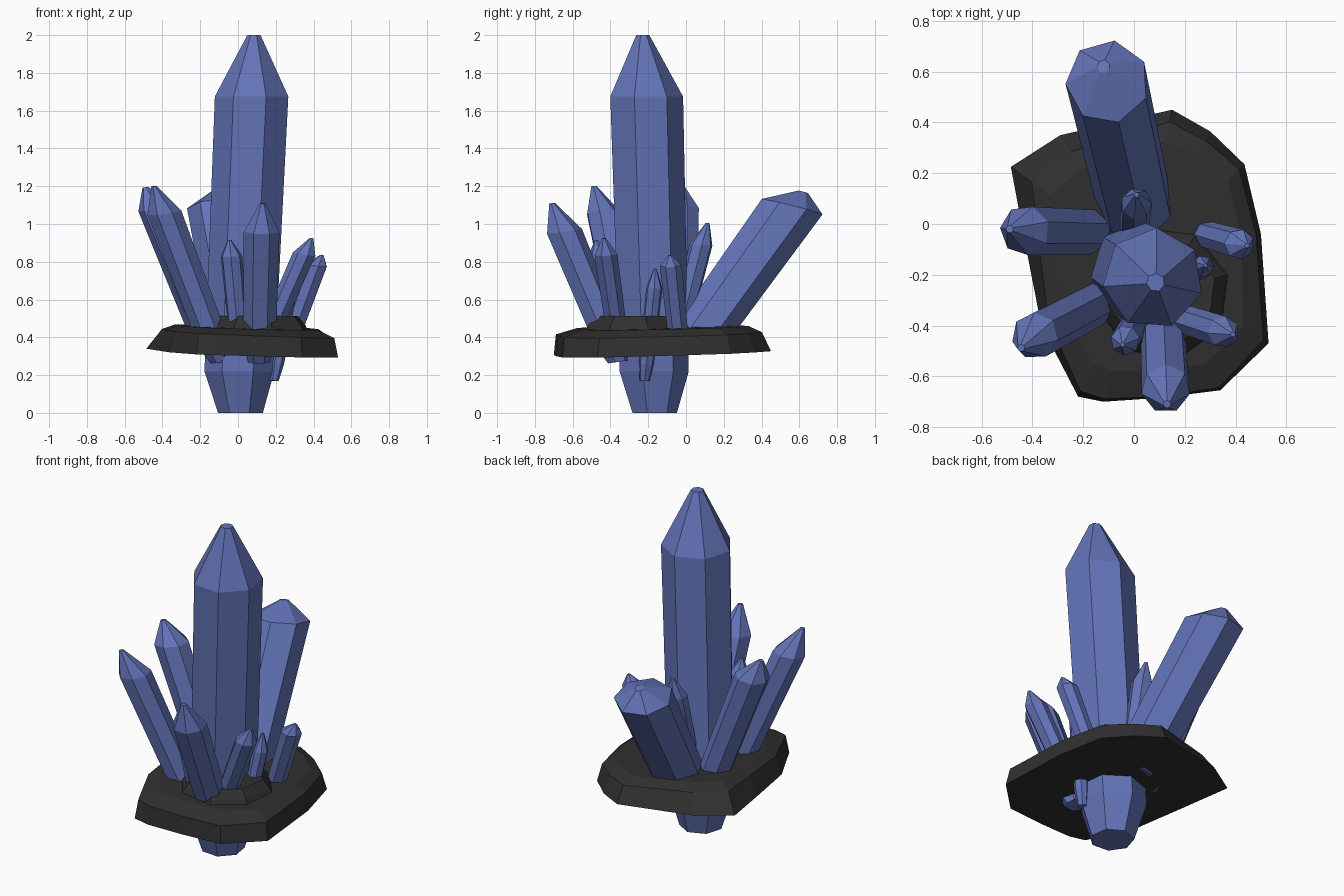
import bpy, bmesh, math
from mathutils import Vector

if "Cube" in bpy.data.objects:
    bpy.data.objects.remove(bpy.data.objects["Cube"])


def material(name, rgb):
    m = bpy.data.materials.new(name)
    m.diffuse_color = (*rgb, 1.0)
    m.use_nodes = True
    m.node_tree.nodes["Principled BSDF"].inputs["Base Color"].default_value = m.diffuse_color
    return m


BLUE = material("crystal blue", (0.125, 0.175, 0.48))
BLACK = material("dark rock", (0.029, 0.029, 0.029))


def loft(name, rings, mat):
    """Closed solid through rings that share one vertex count."""
    bm = bmesh.new()
    vs = [[bm.verts.new(p) for p in ring] for ring in rings]
    n = len(vs[0])
    for a, b in zip(vs, vs[1:]):
        for i in range(n):
            j = (i + 1) % n
            bm.faces.new((a[i], a[j], b[j], b[i]))
    bm.faces.new(vs[0][::-1])
    bm.faces.new(vs[-1])
    bmesh.ops.recalc_face_normals(bm, faces=bm.faces[:])
    me = bpy.data.meshes.new(name)
    bm.to_mesh(me)
    bm.free()
    me.materials.append(mat)
    ob = bpy.data.objects.new(name, me)
    bpy.context.collection.objects.link(ob)
    return ob


def ring(c, r, phase, slope=(0, 0), sides=7):
    """Ring tilted partly toward the crystal's lean."""
    pts = []
    for i in range(sides):
        a = math.radians(phase) + math.tau * i / sides
        dx, dy = r * math.cos(a), r * math.sin(a)
        dz = -0.35 * (dx * slope[0] + dy * slope[1])
        pts.append((c[0] + dx, c[1] + dy, c[2] + dz))
    return pts


def crystal(name, base, shoulder, tip, r, foot_z, phase):
    b, s, t = Vector(base), Vector(shoulder), Vector(tip)
    d = (s - b) / (s.z - b.z)
    slope = (d.x, d.y)
    foot = b + d * (foot_z - b.z)
    knee = b + d * (foot_z + 0.09 - b.z)
    loft(name, [ring(foot, r * 0.6, phase, slope),
                ring(knee, r * 0.92, phase, slope),
                ring(s, r, phase, slope),
                ring(t, r * 0.16, phase, slope)], BLUE)


# Tall central crystal
loft("main_crystal", [ring((0.015, -0.17, 0.0), 0.122, 86),
                      ring((0.01, -0.175, 0.22), 0.19, 86),
                      ring((0.075, -0.215, 1.675), 0.2, 86),
                      ring((0.085, -0.23, 2.0), 0.036, 86)], BLUE)

# Leaning side crystals: base, shoulder, tip, radius, foot height, phase
crystal("back_crystal", (0.0, 0.10, 0.45), (-0.105, 0.56, 1.09), (-0.12, 0.62, 1.17), 0.165, 0.34, 80)
crystal("left_crystal", (-0.18, -0.03, 0.45), (-0.43, -0.025, 1.08), (-0.49, -0.02, 1.195), 0.098, 0.33, 20)
crystal("front_left_crystal", (-0.16, -0.32, 0.45), (-0.39, -0.44, 1.06), (-0.445, -0.488, 1.2), 0.092, 0.27, 40)
crystal("front_crystal", (0.115, -0.435, 0.45), (0.125, -0.648, 0.96), (0.13, -0.71, 1.11), 0.097, 0.27, 90)
crystal("small_front_crystal", (0.0, -0.395, 0.45), (-0.035, -0.46, 0.83), (-0.045, -0.475, 0.915), 0.058, 0.34, 10)
crystal("front_right_crystal", (0.18, -0.37, 0.45), (0.352, -0.425, 0.84), (0.39, -0.435, 0.925), 0.062, 0.34, 30)
crystal("right_crystal", (0.295, -0.045, 0.45), (0.415, -0.08, 0.78), (0.445, -0.085, 0.835), 0.06, 0.34, 75)
crystal("small_back_crystal", (0.0, -0.03, 0.45), (0.01, 0.08, 0.89), (0.01, 0.115, 1.005), 0.062, 0.34, 55)
crystal("tiny_right_crystal", (0.235, -0.19, 0.45), (0.27, -0.168, 0.66), (0.282, -0.163, 0.765), 0.044, 0.17, 0)

# Rock slab: x, y of the lower rim, then inward scale of the upper rim and top edge
RIM = [(0.15, 0.45, .92, .80), (0.30, 0.365, .93, .82), (0.435, 0.235, .95, .84),
       (0.50, -0.04, .96, .84), (0.53, -0.47, .96, .80), (0.34, -0.655, .98, .80),
       (0.10, -0.685, .99, .80), (-0.12, -0.70, .98, .78), (-0.22, -0.68, .96, .76),
       (-0.365, -0.40, .93, .80), (-0.43, -0.07, .88, .76), (-0.485, 0.225, .84, .70),
       (-0.29, 0.35, .87, .74)]
CX, CY = 0.03, -0.15


def rock_ring(column, z):
    pts = []
    for p in RIM:
        k = p[column] if column else 1.0
        x, y = CX + (p[0] - CX) * k, CY + (p[1] - CY) * k
        pts.append((x, y, z(x, y)))
    return pts


loft("rock_base", [rock_ring(0, lambda x, y: 0.32 - 0.03 * x + 0.025 * y),
                   rock_ring(2, lambda x, y: 0.425 - 0.04 * x + 0.02 * y),
                   rock_ring(3, lambda x, y: 0.457 - 0.03 * x + 0.02 * y)], BLACK)

# Raised collar around the main crystal
loft("rock_collar", [ring((0.11, -0.27, 0.42), 0.28, 15, sides=8),
                     ring((0.11, -0.27, 0.465), 0.255, 15, sides=8),
                     ring((0.11, -0.27, 0.512), 0.215, 15, sides=8)], BLACK)
